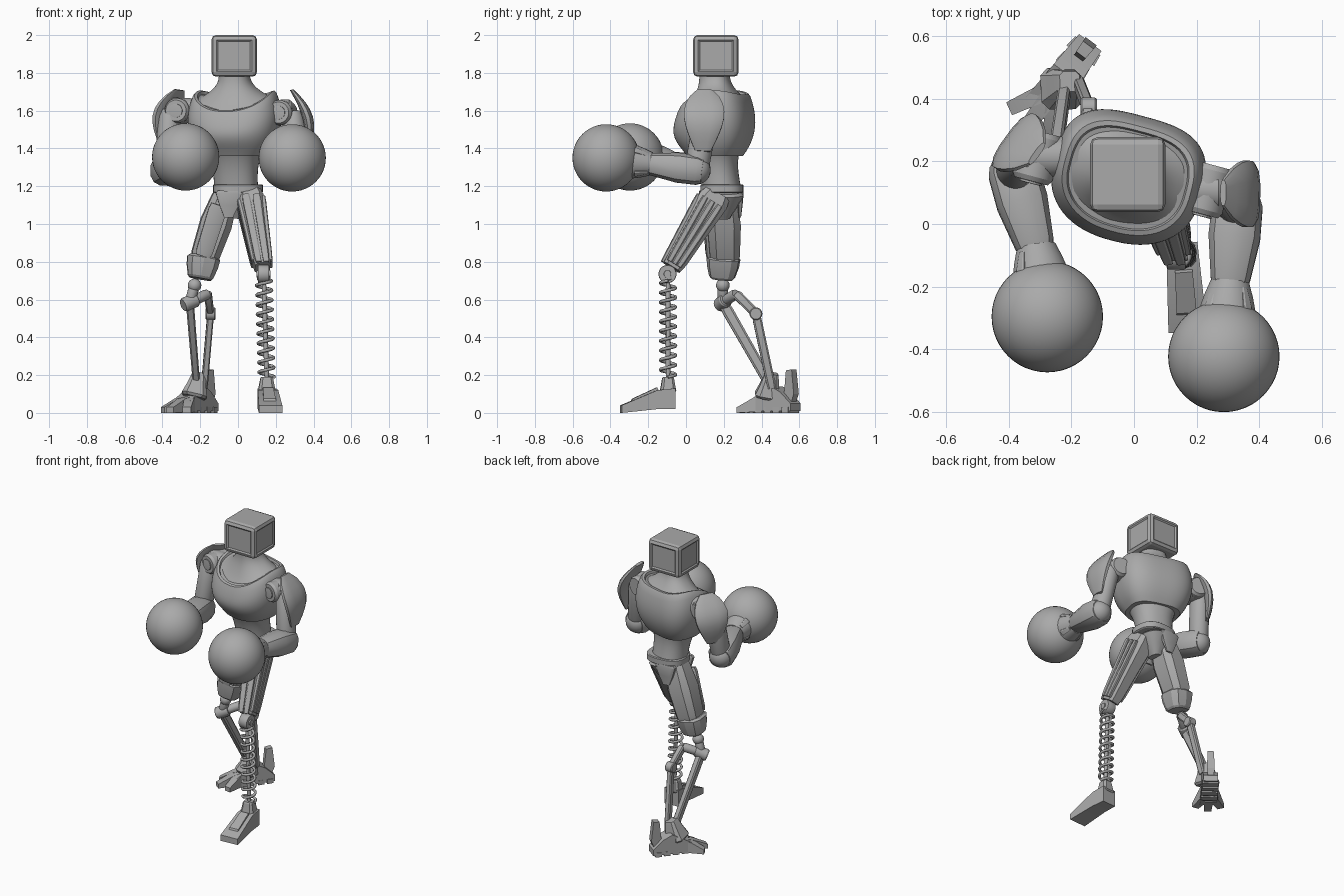
import bpy, bmesh, math
from mathutils import Vector, Matrix

cube = bpy.data.objects.get("Cube")
if cube:
    bpy.data.objects.remove(cube)

shade = (0.4, 0.4, 0.4, 1)
grey = bpy.data.materials.new("plain grey metal")
grey.use_nodes = True
grey.diffuse_color = shade
grey.node_tree.nodes["Principled BSDF"].inputs["Base Color"].default_value = shade


def finish(name, bm, matrix, angle=35):
    bmesh.ops.recalc_face_normals(bm, faces=bm.faces)
    mesh = bpy.data.meshes.new(name)
    bm.to_mesh(mesh)
    bm.free()
    mesh.transform(matrix)
    mesh.materials.append(grey)
    mesh.polygons.foreach_set("use_smooth", [True] * len(mesh.polygons))
    mesh.set_sharp_from_angle(angle=math.radians(angle))
    bpy.context.collection.objects.link(bpy.data.objects.new(name, mesh))


def place(location, yaw=0):
    return Matrix.Translation(location) @ Matrix.Rotation(math.radians(yaw), 4, "Z")


def bridge_loops(bm, loops):
    for low_loop, high_loop in zip(loops, loops[1:]):
        for i in range(len(low_loop)):
            bm.faces.new((low_loop[i - 1], low_loop[i], high_loop[i], high_loop[i - 1]))
    bm.faces.new(loops[0])
    bm.faces.new(loops[-1])


def loft(name, rings, matrix, sides=32, power=2, back=None, drop=None, angle=35):
    """Rings are (z, half width, half depth, y shift); back is the squareness behind."""
    bm, loops = bmesh.new(), []
    for z, width, depth, shift in rings:
        loop = []
        for i in range(sides):
            turn = 2 * math.pi * (i + 0.5) / sides
            c, s = math.cos(turn), math.sin(turn)
            p = back if back and s > 0 else power
            x = math.copysign(abs(c) ** (2 / p), c) * width
            y = math.copysign(abs(s) ** (2 / p), s) * depth + shift
            loop.append(bm.verts.new((x, y, z + (drop(y, z) if drop else 0))))
        loops.append(loop)
    bridge_loops(bm, loops)
    finish(name, bm, matrix, angle)


def along(a, b, hint):
    """Matrix at a with z toward b and x near the hint."""
    z = (b - a).normalized()
    x = (hint - z * hint.dot(z)).normalized()
    matrix = Matrix((x, z.cross(x), z)).transposed().to_4x4()
    matrix.translation = a
    return matrix


def tube(name, a, b, start, end, flat=1, belly=0, rim=0.85, sides=24, power=2, hint=(1, 0.05, 0), angle=30):
    """Tapered tube with chamfered ends; flat scales its depth, belly swells its middle."""
    a, b = Vector(a), Vector(b)
    length = (b - a).length
    middle = (start + end) / 2 * (1 + belly)
    radii = ((0, start * rim), (0.1, start), (0.45, middle), (0.9, end), (1, end * rim))
    loft(name, [(t * length, r, r * flat, 0) for t, r in radii], along(a, b, Vector(hint)),
         sides, power, angle=angle)


def plate(name, a, b, start, end, flat, **options):
    tube(name, a, b, start, end, flat, sides=8, power=4, angle=20, **options)


def ball(name, location, radius, segments=48):
    bm = bmesh.new()
    bmesh.ops.create_uvsphere(bm, u_segments=segments, v_segments=segments // 2, radius=radius)
    finish(name, bm, place(location), 60)


def prism(name, profile, front, rear, matrix):
    """Side profile of (y, z) points, with a front and a rear width."""
    bm = bmesh.new()
    first, last = min(profile)[0], max(profile)[0]
    loops = []
    for side in (-0.5, 0.5):
        loops.append([bm.verts.new((side * (front + (rear - front) * (y - first) / (last - first)), y, z))
                      for y, z in profile])
    bridge_loops(bm, loops)
    finish(name, bm, matrix, 20)


# Head: bevelled box with shallow sloped panels
bm = bmesh.new()
bmesh.ops.create_cube(bm, size=0.24, matrix=Matrix.Diagonal((1, 1, 0.92, 1)))
bmesh.ops.bevel(bm, geom=bm.edges[:], offset=0.024, segments=2, affect="EDGES", profile=0.5)
panels = [f for f in bm.faces if f.calc_area() > 0.02 and abs(f.normal.z) < 0.5]
bmesh.ops.inset_individual(bm, faces=panels, thickness=0.004, depth=0)
bmesh.ops.inset_individual(bm, faces=panels, thickness=0.012, depth=-0.007)
finish("head", bm, place((-0.02, 0.158, 1.89)), 12)


# Torso, turned toward one side; the collar dips in front and a little behind
def collar_drop(y, z):
    weight = max(0, 1 - abs(z - 1.69) / 0.3)
    return weight * (0.24 * y - 2 * y * y)


body = place((-0.02, 0.15, 0), -15)
chest = []
for i in range(13):
    t = i / 12
    swell = math.sqrt(1 - ((t - 0.62) / 0.85) ** 2)
    chest.append((1.36 + 0.33 * t, 0.243 * swell, 0.205 * swell, -0.007 * t))
rim_width, rim_depth = chest[-1][1:3]
for inset, rise in ((0.01, 0.01), (0.025, 0.005), (0.03, -0.01)):
    chest.append((1.69 + rise, rim_width - inset, rim_depth - inset, -0.007))
loft("chest", chest, body, 64, 2.3, 3, collar_drop)
neck = []
for i in range(10):
    t = i / 9
    flare = (1 - t) ** 2.5
    neck.append((1.67 + 0.13 * t, 0.08 + 0.106 * flare, 0.078 + 0.074 * flare, 0))
loft("neck", neck, body, 48, 2.3, 2.6, collar_drop)
waist = []
for i in range(7):
    t = i / 6
    waist.append((1.19 + 0.2 * t, 0.115 + 0.04 * t ** 3, 0.1 + 0.03 * t ** 3, 0.04 - 0.04 * t))
loft("abdomen", waist, body, 32, 2.3)

# Pelvis
tube("belt", (0, 0.19, 1.165), (0, 0.19, 1.21), 0.132, 0.132, 0.86, rim=0.95, sides=32, power=2.6)
tube("pelvis", (-0.02, 0.19, 1.03), (0, 0.19, 1.17), 0.05, 0.115, 1, sides=16, power=2.8)
for side, y in (("front", 0.088), ("rear", 0.285)):
    plate("pelvis_" + side + "_plate", (-0.05, y, 1.035), (-0.045, y, 1.175), 0.03, 0.075, 0.25)


# Arms with round fists
def shoulder_pad(name, top, end, outward):
    """Bowed shield whose middle swings outward."""
    across = (end - top).cross(outward)
    rings = []
    for i in range(9):
        t = i / 8
        arch = math.sin(math.pi * t)
        width = 0.042 + 0.068 * math.sin(math.pi * t ** 0.8)
        rings.append(((end - top).length * t, width, 0.01 + 0.018 * arch, -0.045 * arch))
    loft(name, rings, along(top, end, across), 12, 2.6, angle=25)


def arm(side, sx, joint, elbow, wrist, fist, pad_top, pad_end, outward):
    joint, elbow, wrist, fist = map(Vector, (joint, elbow, wrist, fist))
    facing = Vector((-0.26, -0.97, 0)) * 0.08
    tube(side + "_shoulder_joint", joint - facing, joint + facing, 0.066, 0.066)
    tube(side + "_shoulder_cap", joint + facing, joint + facing * 1.1, 0.036, 0.036)
    outer = joint + Vector((sx * 0.05, 0, 0))
    tube(side + "_shoulder_stub", joint - Vector((sx * 0.1, 0, 0)), outer, 0.065, 0.07, hint=(0, 0, 1))
    tube(side + "_upper_arm", outer, elbow, 0.06, 0.06, 1.08)
    ball(side + "_elbow", elbow, 0.076, 24)
    reach = (wrist - elbow).normalized()
    tube(side + "_forearm", elbow - reach * 0.035, wrist, 0.083, 0.065, 0.96, 0.15, sides=12, power=2.5)
    reach = (fist - wrist).normalized()
    tube(side + "_cuff", wrist - reach * 0.02, wrist + reach * 0.08, 0.066, 0.09, rim=0.95)
    for i in range(4):
        turn = math.pi * (i / 2 + 0.25)
        spoke = Vector((math.cos(turn), 0, math.sin(turn)))
        plate(side + "_cuff_rib", wrist + spoke * 0.065, wrist + reach * 0.07 + spoke * 0.085,
              0.008, 0.012, 1.6, hint=spoke)
    ball(side + "_fist", fist, 0.178)
    shoulder_pad(side + "_shoulder_pad", Vector(pad_top), Vector(pad_end), Vector(outward))


arm("left", 1, (0.235, 0.11, 1.59), (0.33, 0.055, 1.285), (0.305, -0.205, 1.32), (0.287, -0.423, 1.35),
    (0.285, 0.1, 1.71), (0.37, 0.09, 1.385), (1, 0, 0.25))
arm("right", -1, (-0.308, 0.215, 1.6), (-0.385, 0.165, 1.28), (-0.31, -0.09, 1.325), (-0.277, -0.296, 1.355),
    (-0.31, 0.225, 1.71), (-0.385, 0.25, 1.4), (-0.8, 0.6, 0.2))

# Left leg: plated thigh over a coil spring
hip, knee = Vector((0.06, 0.165, 1.16)), Vector((0.13, -0.075, 0.77))
plate("left_thigh", hip, knee, 0.07, 0.05, 1.23)
slope = Vector((0, 0.85, -0.52))
for sx in (-1, 1):
    out = Vector((sx, 0, 0))
    for offset in (-0.045, 0, 0.045):
        plate("left_thigh_side_plate", hip.lerp(knee, 0.1) + slope * offset + out * 0.066,
              hip.lerp(knee, 0.95) + slope * offset * 0.65 + out * 0.046, 0.013, 0.012, 1.4)
    plate("left_thigh_front_plate", hip.lerp(knee, 0.12) - slope * 0.082 + out * 0.028,
          knee - slope * 0.058 + out * 0.02, 0.022, 0.017, 0.6)
hub = Vector((0.135, -0.098, 0.735))
for part, half, radius in (("hub", 0.03, 0.048), ("pin", 0.038, 0.02)):
    axle = Vector((half, 0, 0))
    tube("left_knee_" + part, hub - axle, hub + axle, radius, radius, rim=0.95, hint=(0, 0, 1))
low, high = Vector((0.152, -0.095, 0.19)), Vector((0.137, -0.095, 0.7))
tube("left_shin_rod", low, high, 0.013, 0.013, sides=12)
tube("spring_top_seat", high, hub, 0.035, 0.035)
curve = bpy.data.curves.new("coil", "CURVE")
curve.dimensions, curve.bevel_depth, curve.bevel_resolution = "3D", 0.009, 1
curve.use_fill_caps = True
curve.materials.append(grey)
spline, steps, turns = curve.splines.new("POLY"), 240, 10
spline.points.add(steps)
for i, point in enumerate(spline.points):
    turn = 2 * math.pi * turns * i / steps
    position = low.lerp(high, i / steps) + Vector((math.cos(turn), math.sin(turn), 0)) * 0.04
    point.co = (*position, 1)
bpy.context.collection.objects.link(bpy.data.objects.new("left_shin_spring", curve))

# Left foot: wedge shoe
shoe = place((0.155, -0.095, 0), 4)
prism("left_foot", [(-0.25, 0), (-0.25, 0.04), (-0.06, 0.12), (0.035, 0.13), (0.035, 0.02), (-0.06, 0.02)],
      0.125, 0.1, shoe)
prism("left_foot_ridge", [(-0.2, 0.05), (-0.19, 0.075), (-0.06, 0.135), (-0.04, 0.1)], 0.065, 0.055, shoe)
plate("left_ankle", (0.152, -0.095, 0.11), low, 0.048, 0.035, 0.92)

# Right leg: faceted thigh and knee cuff
tube("right_thigh", (-0.06, 0.195, 1.17), (-0.185, 0.205, 0.8), 0.072, 0.078, 1.06, 0.17,
     sides=8, power=3.2, angle=20)
plate("right_thigh_front_plate", (-0.1, 0.105, 1.1), (-0.185, 0.12, 0.83), 0.05, 0.046, 0.35)
tube("right_knee_cuff", (-0.18, 0.2, 0.83), (-0.2, 0.19, 0.71), 0.09, 0.07, 1, 0.07,
     sides=10, power=2.8, angle=20)

# Right shin: two bars joined by links
socket = Vector((-0.23, 0.195, 0.675))
bend, crook, pivot = Vector((-0.255, 0.195, 0.585)), Vector((-0.16, 0.265, 0.63)), Vector((-0.145, 0.37, 0.525))
ankle = Vector((-0.205, 0.455, 0.13))
axle, pin = Vector((0.035, 0.017, 0.015)), Vector((0.026, 0, 0))
ball("right_knee_ball", socket, 0.036, 20)
tube("knee_strut", socket, bend, 0.028, 0.028)
tube("knee_axle", bend - axle, bend + axle, 0.038, 0.038, hint=(0, 0, 1))
tube("knee_link", bend, crook, 0.028, 0.028, hint=(0, 0, 1))
plate("upper_link", crook, pivot, 0.022, 0.02, 1.2)
tube("link_joint", pivot - pin, pivot + pin, 0.034, 0.034, hint=(0, 0, 1))
plate("front_shin_bar", bend, ankle - pin / 2, 0.022, 0.02, 1.4)
plate("rear_shin_bar", pivot, ankle + pin, 0.018, 0.018, 1.35)

# Right foot: splayed toes, treads and heel fin
foot = place((-0.245, 0.44, 0), -37)
prism("right_foot", [(-0.1, 0.01), (-0.1, 0.06), (0.05, 0.14), (0.11, 0.11), (0.175, 0.05), (0.175, 0.01)],
      0.12, 0.09, foot)
for name, yaw in (("inner", 28), ("middle", 0), ("outer", -28)):
    tip = abs(yaw) / 1400 - 0.19
    prism(name + "_toe", [(tip, 0), (tip, 0.03), (-0.09, 0.075), (0, 0.1), (0.02, 0.01)], 0.045, 0.065,
          foot @ place((0, 0, 0), yaw))
for i in range(5):
    y = -0.11 + i * 0.058
    prism("sole_tread", [(y, 0), (y, 0.03), (y + 0.04, 0.03), (y + 0.04, 0)], 0.11, 0.1, foot)
prism("heel_fin", [(0.11, 0.08), (0.125, 0.225), (0.165, 0.23), (0.18, 0.1), (0.16, 0.05)], 0.035, 0.045, foot)
plate("right_ankle", (-0.235, 0.43, 0.08), (-0.205, 0.455, 0.21), 0.07, 0.04, 1)
